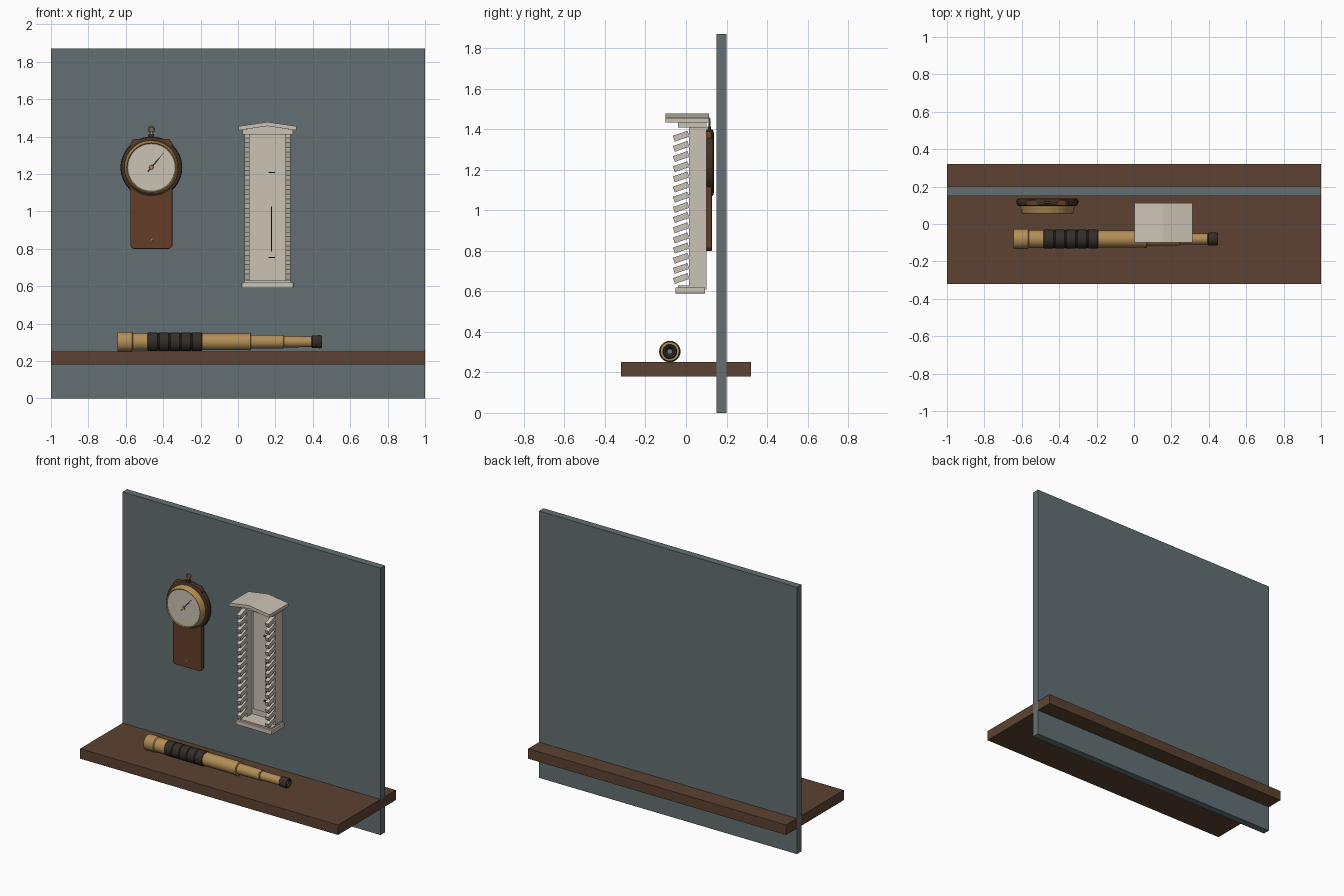
import bpy, bmesh, math
from mathutils import Matrix, Vector

if "Cube" in bpy.data.objects:
    bpy.data.objects.remove(bpy.data.objects["Cube"])


def mat(name, rgb):
    m = bpy.data.materials.new(name)
    m.diffuse_color = (*rgb, 1)
    m.use_nodes = True
    m.node_tree.nodes["Principled BSDF"].inputs["Base Color"].default_value = m.diffuse_color
    return m


SLATE = mat("slate_blue", (0.125, 0.163, 0.172))
WOOD = mat("shelf_wood", (0.108, 0.055, 0.032))
MAHOGANY = mat("mahogany", (0.125, 0.048, 0.022))
DARKWOOD = mat("dark_wood", (0.055, 0.03, 0.016))
BRASS = mat("brass", (0.45, 0.27, 0.095))
BLACK = mat("black_leather", (0.035, 0.027, 0.022))
IVORY = mat("ivory_paint", (0.60, 0.55, 0.46))
GLASS = mat("lens_glass", (0.12, 0.2, 0.23))
RED = mat("red_spirit", (0.16, 0.03, 0.02))


def finish(bm, name, m, bevel=0.0, smooth=False):
    bmesh.ops.recalc_face_normals(bm, faces=bm.faces)
    me = bpy.data.meshes.new(name)
    bm.to_mesh(me)
    bm.free()
    me.materials.append(m)
    ob = bpy.data.objects.new(name, me)
    bpy.context.collection.objects.link(ob)
    if bevel:
        b = ob.modifiers.new("bevel", 'BEVEL')
        b.width, b.segments = bevel, 2
    if smooth:
        bpy.ops.object.select_all(action='DESELECT')
        ob.select_set(True)
        bpy.context.view_layer.objects.active = ob
        bpy.ops.object.shade_smooth_by_angle(angle=math.radians(35))
    return ob


def box(name, x, y, z, m, bevel=0.0):
    """Box from (min, max) pairs."""
    bm = bmesh.new()
    bmesh.ops.create_cube(bm, size=1)
    for v in bm.verts:
        v.co = Vector([(r[0] + r[1]) / 2 + c * (r[1] - r[0]) for r, c in zip((x, y, z), v.co)])
    return finish(bm, name, m, bevel)


def prism(name, outline, y, m, bevel=0.0):
    """Extrude an (x, z) outline along y."""
    bm = bmesh.new()
    f = bm.faces.new([bm.verts.new((px, y[0], pz)) for px, pz in outline])
    ext = bmesh.ops.extrude_face_region(bm, geom=[f])["geom"]
    bmesh.ops.translate(bm, vec=(0, y[1] - y[0], 0),
                        verts=[g for g in ext if isinstance(g, bmesh.types.BMVert)])
    return finish(bm, name, m, bevel)


def lathe(name, profile, axis, centre, m, n=40):
    """Revolve (position, radius) points about the x or y axis."""
    bm = bmesh.new()
    rings = []
    for p, r in profile:
        ring = []
        for i in range(n):
            a = 2 * math.pi * i / n
            u, w = r * math.cos(a), r * math.sin(a)
            co = Vector((p, u, w) if axis == 'x' else (u, p, w))
            ring.append(bm.verts.new(co + Vector(centre)))
        rings.append(ring)
    for a, b in zip(rings, rings[1:]):
        for i in range(n):
            j = (i + 1) % n
            bm.faces.new((a[i], a[j], b[j], b[i]))
    bm.faces.new(rings[0])
    bm.faces.new(rings[-1])
    return finish(bm, name, m, smooth=True)


# Wall and shelf
box("wall_panel", (-1, 1), (0.15, 0.2), (0, 1.87), SLATE)
box("shelf", (-1, 1), (-0.32, 0.32), (0.18, 0.25), WOOD)

# Spyglass lying on the shelf
AX = (0, -0.08, 0.303)
lathe("objective_hood", [(-0.61, 0.042), (-0.643, 0.046), (-0.643, 0.05), (-0.638, 0.053),
                         (-0.568, 0.053), (-0.562, 0.048), (-0.485, 0.048)], 'x', AX, BRASS)
lathe("objective_lens", [(-0.614, 0.04), (-0.608, 0.04)], 'x', AX, GLASS)
grip = [(-0.485, 0.046)]
for i in range(5):
    a, b = -0.485 + i * 0.059, -0.485 + (i + 1) * 0.059
    grip += [(a + 0.002, 0.047), (a + 0.005, 0.05), (b - 0.005, 0.05), (b - 0.002, 0.047)]
lathe("leather_grip", grip + [(-0.19, 0.046)], 'x', AX, BLACK)
lathe("main_tube", [(-0.19, 0.045), (0.055, 0.045), (0.056, 0.047), (0.067, 0.047),
                    (0.07, 0.038)], 'x', AX, BRASS)
lathe("middle_tube", [(0.06, 0.037), (0.235, 0.035), (0.236, 0.036), (0.244, 0.036),
                      (0.246, 0.03)], 'x', AX, BRASS)
lathe("draw_tube", [(0.24, 0.03), (0.40, 0.029)], 'x', AX, BRASS)
lathe("eyepiece", [(0.394, 0.03), (0.398, 0.034), (0.44, 0.035), (0.449, 0.031),
                   (0.449, 0.024), (0.437, 0.013)], 'x', AX, BLACK)
lathe("eyepiece_lens", [(0.436, 0.012), (0.439, 0.012)], 'x', AX, GLASS)

# Round dial instrument on a wooden backplate
DX, DZ = -0.463, 1.235
DC = (DX, 0, DZ)
half = [(0.098, 0.80), (0.112, 0.815), (0.112, 1.365), (0.095, 1.388), (0.06, 1.388)]
prism("backplate", [(DX + a, z) for a, z in half] + [(DX - a, z) for a, z in reversed(half)],
      (0.098, 0.128), MAHOGANY, 0.004)
lathe("dial_case", [(0.137, 0.15), (0.134, 0.161), (0.126, 0.165), (0.112, 0.165),
                    (0.102, 0.161), (0.095, 0.15), (0.095, 0.12)], 'y', DC, DARKWOOD, 64)
lathe("bezel", [(0.1, 0.145), (0.086, 0.145), (0.08, 0.141), (0.065, 0.139), (0.056, 0.136),
                (0.053, 0.132), (0.058, 0.127), (0.065, 0.126)], 'y', DC, BRASS, 64)
lathe("dial_face", [(0.066, 0.128), (0.06, 0.128)], 'y', DC, IVORY, 64)
lathe("needle_hub", [(0.06, 0.012), (0.053, 0.01)], 'y', DC, BRASS, 20)
lathe("plate_pin", [(0.1, 0.007), (0.095, 0.006)], 'y', (DX, 0, 0.85), BRASS, 16)
ang = math.radians(50)
d, s = Vector((math.cos(ang), math.sin(ang))), Vector((-math.sin(ang), math.cos(ang)))
pts = [d * -0.03 + s * 0.004, d * -0.03 - s * 0.004, d * 0.04 - s * 0.004,
       d * 0.108, d * 0.04 + s * 0.004]
prism("needle", [(DX + p.x, DZ + p.y) for p in pts], (0.055, 0.058), BLACK)

# Hanging loop above the dial
bpy.ops.mesh.primitive_torus_add(major_radius=0.015, minor_radius=0.005, major_segments=24,
                                 minor_segments=8, location=(DX, 0.115, 1.438),
                                 rotation=(math.pi / 2, 0, 0))
loop = bpy.context.object
loop.name = "hanging_loop"
loop.data.materials.append(BRASS)
bpy.ops.object.shade_smooth_by_angle()
lathe("loop_stem", [(0.11, 0.006), (0.12, 0.006)], 'y', (DX, 0, 1.418), BRASS, 12)
box("loop_mount", (DX - 0.015, DX + 0.015), (0.107, 0.123), (1.38, 1.415), DARKWOOD, 0.003)

# Louvred thermometer housing
CX = 0.158
box("housing_back", (CX - 0.122, CX + 0.122), (0.07, 0.1), (0.61, 1.42), IVORY)
box("housing_panel", (CX - 0.086, CX + 0.086), (0.062, 0.072), (0.67, 1.37), IVORY)
box("housing_base", (CX - 0.138, CX + 0.138), (-0.053, 0.095), (0.59, 0.62), IVORY, 0.003)
box("housing_base_step", (CX - 0.126, CX + 0.126), (-0.04, 0.09), (0.615, 0.63), IVORY)
box("housing_cap", (CX - 0.135, CX + 0.135), (-0.04, 0.1), (1.41, 1.437), IVORY)
prism("pediment", [(CX - 0.135, 1.435), (CX + 0.135, 1.435), (CX, 1.458)], (-0.04, 0.1), IVORY)
prism("roof", [(CX - 0.156, 1.433), (CX, 1.456), (CX + 0.156, 1.433), (CX + 0.156, 1.455),
               (CX, 1.478), (CX - 0.156, 1.455)], (-0.1, 0.113), IVORY)
for side, label in ((-1, "left"), (1, "right")):
    xs = sorted((CX + side * 0.097, CX + side * 0.122))
    box(label + "_side", xs, (0.015, 0.1), (0.61, 1.42), IVORY)
    # Sloping slats
    bm = bmesh.new()
    for i in range(15):
        mx = (Matrix.Translation((sum(xs) / 2, -0.024, 1.366 - i * 0.0502))
              @ Matrix.Rotation(math.radians(19), 4, 'X')
              @ Matrix.Diagonal((0.027, 0.076, 0.03, 1)))
        bmesh.ops.create_cube(bm, size=1, matrix=mx)
    finish(bm, label + "_slats", IVORY)

# Thermometer column and clips
TX = 0.18
box("thermometer_column", (TX - 0.003, TX + 0.003), (0.053, 0.062), (0.786, 1.027), RED)
for z in (1.208, 0.754):
    box("thermometer_clip", (TX - 0.017, TX + 0.017), (0.048, 0.063), (z - 0.003, z + 0.003), BLACK)
